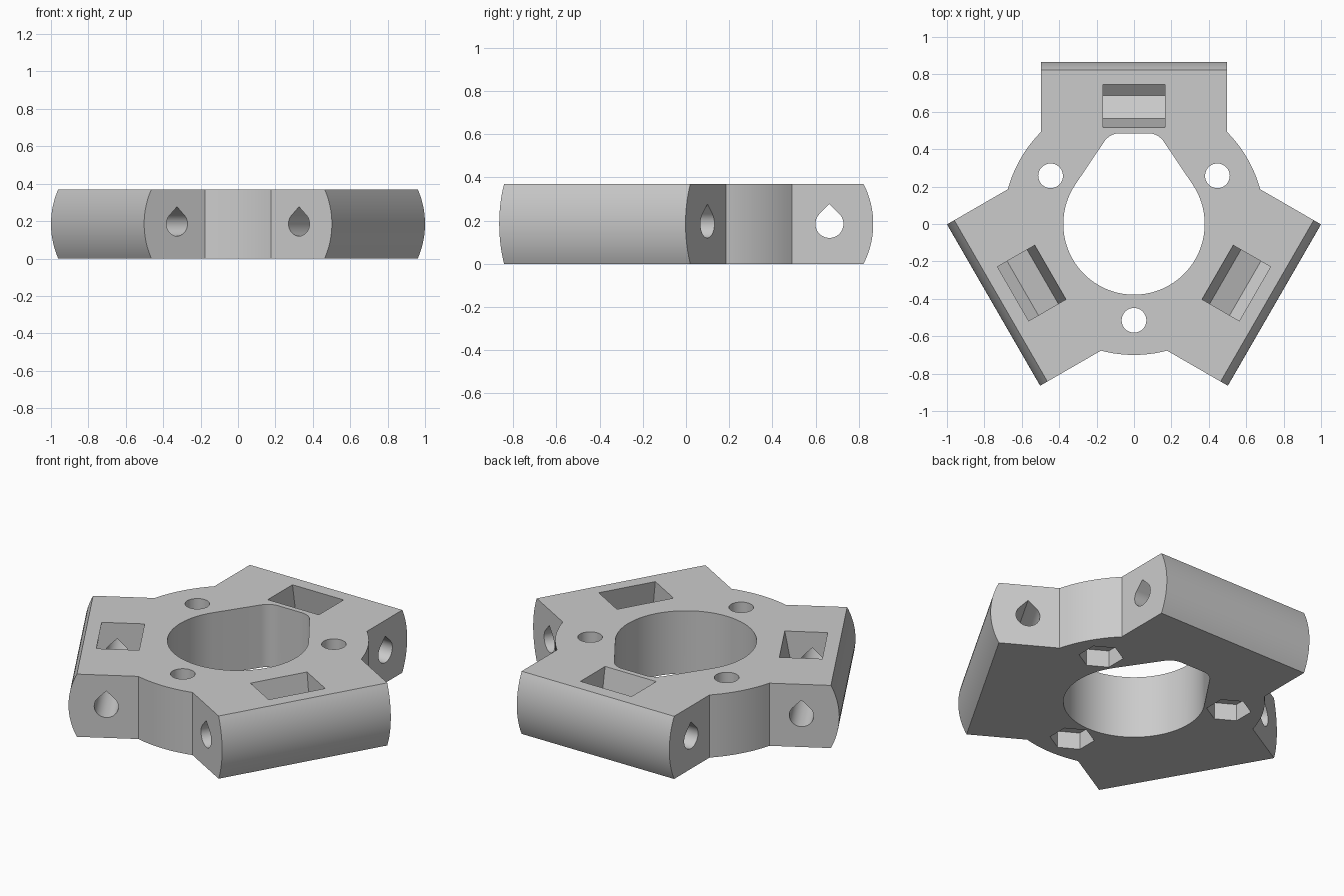
import bpy, bmesh
from math import sin, cos, radians, pi
from mathutils import Matrix, Vector

HEIGHT = 0.37
MID = HEIGHT / 2
ROD_Y = 0.664      # distance of each rod bore from the centre
LEAN = radians(10) # inward lean of the nut slots

if "Cube" in bpy.data.objects:
    bpy.data.objects.remove(bpy.data.objects["Cube"])

grey = bpy.data.materials.new("light grey")
grey.use_nodes = True
grey.diffuse_color = (0.6, 0.6, 0.6, 1)
grey.node_tree.nodes["Principled BSDF"].inputs["Base Color"].default_value = (0.6, 0.6, 0.6, 1)


def arc(cx, cy, r, start, end, n):
    """Points on an arc, angles in degrees."""
    angles = [radians(start + (end - start) * i / n) for i in range(n + 1)]
    return [(cx + r * cos(a), cy + r * sin(a)) for a in angles]


def prism(name, points, push, turn=0):
    """Extrude a flat outline along push, then turn it about z."""
    bm = bmesh.new()
    face = bm.faces.new([bm.verts.new(p) for p in points])
    new = bmesh.ops.extrude_face_region(bm, geom=[face])["geom"]
    bmesh.ops.translate(bm, vec=push, verts=[v for v in new if isinstance(v, bmesh.types.BMVert)])
    bmesh.ops.recalc_face_normals(bm, faces=bm.faces)
    bm.transform(Matrix.Rotation(radians(turn), 4, "Z"))
    mesh = bpy.data.meshes.new(name)
    bm.to_mesh(mesh)
    bm.free()
    mesh.materials.append(grey)
    obj = bpy.data.objects.new(name, mesh)
    bpy.context.collection.objects.link(obj)
    return obj


def upright(name, outline, low, high, turn=0):
    return prism(name, [(x, y, low) for x, y in outline], Vector((0, 0, high - low)), turn)


def across(name, outline, half, turn=0):
    """Outline in y and z, running along x."""
    return prism(name, [(-half, y, z) for y, z in outline], Vector((2 * half, 0, 0)), turn)


def combine(target, tool, operation):
    mod = target.modifiers.new(operation, "BOOLEAN")
    mod.operation = operation
    mod.solver = "EXACT"
    mod.object = tool
    bpy.context.view_layer.objects.active = target
    bpy.ops.object.modifier_apply(modifier=mod.name)
    bpy.data.objects.remove(tool)


# Round hub
body = upright("effector_plate", arc(0, 0, 0.70, 0, 360, 120)[:-1], 0, HEIGHT)

# Three arms with bulged outer faces
bulge = arc(0.464, MID, 0.403, -27.32, 27.32, 20)
bulge[0], bulge[-1] = (bulge[0][0], 0), (bulge[-1][0], HEIGHT)
arm_outline = [(0.1, HEIGHT), (0.1, 0)] + bulge
for turn in (0, 120, 240):
    combine(body, across("arm", arm_outline, 0.498, turn), "UNION")

# Central opening, drawn out towards the back arm
opening = (arc(0, 0, 0.378, 146, 394, 60)
           + arc(0.076, 0.385, 0.1, 34, 90, 10)
           + arc(-0.076, 0.385, 0.1, 90, 146, 10))
combine(body, upright("opening_cutter", opening, -0.1, HEIGHT + 0.1), "DIFFERENCE")

# Teardrop rod bore outline
bore = arc(ROD_Y, MID, 0.065, 135, 405, 36) + [(ROD_Y, MID + 0.065 * 2 ** 0.5)]

# Slot outline: hexagon with a point at the bottom, open upwards and leaning inward
centre = Vector((ROD_Y, MID))
up = Vector((-sin(LEAN), cos(LEAN)))
side = Vector((cos(LEAN), sin(LEAN)))
R = 0.131
flat = R * cos(pi / 6)
slot = [centre - up * R,
        centre + side * flat - up * R / 2,
        centre + side * flat + up * 0.4,
        centre - side * flat + up * 0.4,
        centre - side * flat - up * R / 2]

for turn in (0, 120, 240):
    combine(body, across("bore_cutter", bore, 0.55, turn), "DIFFERENCE")
    combine(body, across("slot_cutter", slot, 0.167, turn), "DIFFERENCE")
    # Mounting hole with a hexagonal nut recess underneath
    hole = arc(0, -0.515, 0.066, 0, 360, 36)[:-1]
    combine(body, upright("hole_cutter", hole, -0.1, HEIGHT + 0.1, turn), "DIFFERENCE")
    recess = arc(0, -0.515, 0.12, 30, 390, 6)[:-1]
    combine(body, upright("recess_cutter", recess, -0.1, 0.1, turn), "DIFFERENCE")

# Smooth curved walls, crisp edges
bpy.ops.object.select_all(action="DESELECT")
body.select_set(True)
bpy.context.view_layer.objects.active = body
bpy.ops.object.shade_smooth_by_angle(angle=radians(25))
